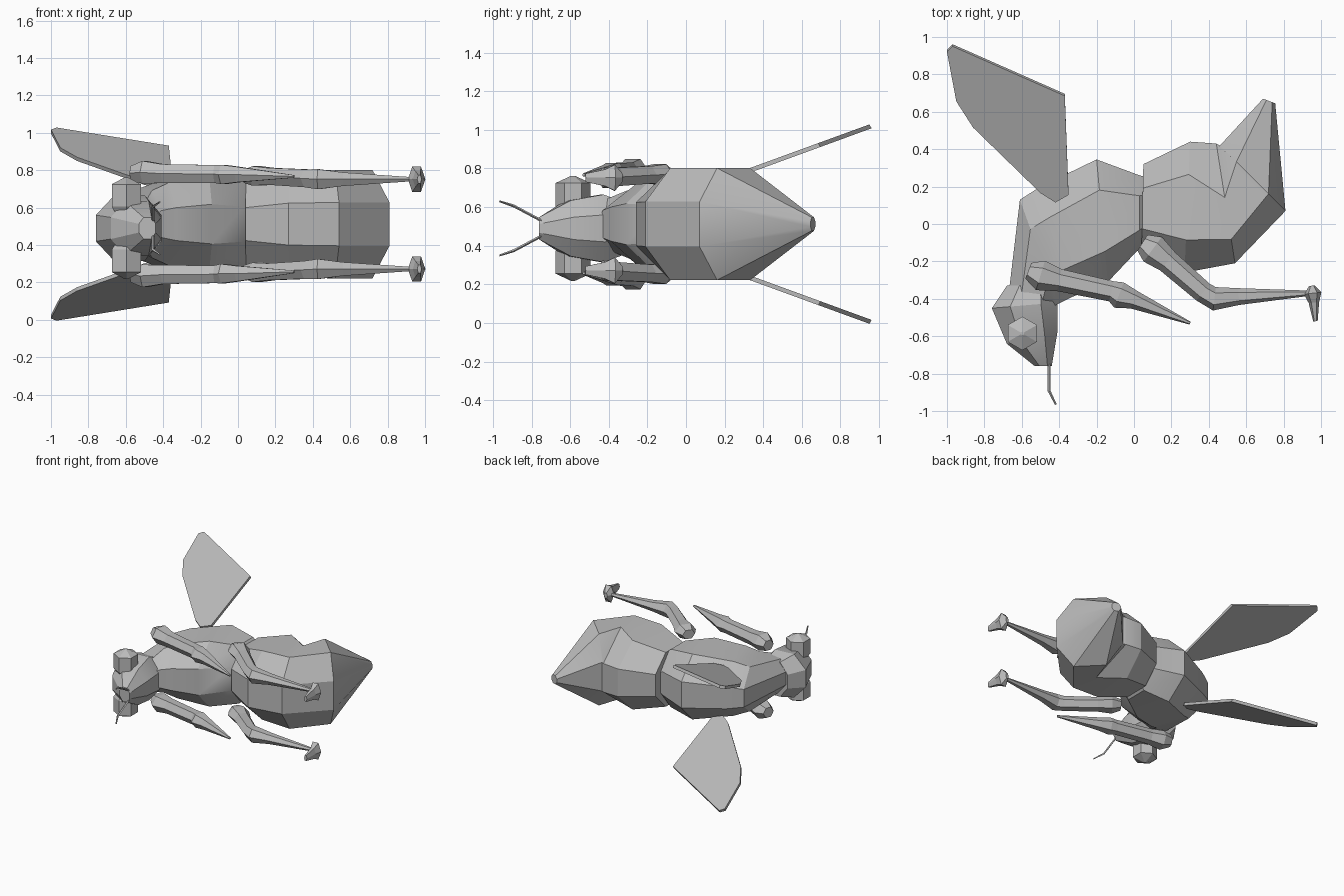
import bpy, bmesh, math
from mathutils import Vector

if "Cube" in bpy.data.objects:
    bpy.data.objects.remove(bpy.data.objects["Cube"], do_unlink=True)

# Heights of the symmetry plane: the insect lies on its side, head drooping a little
MID = 0.512
HEAD_MID = 0.49

grey = bpy.data.materials.new("plain grey")
grey.use_nodes = True
grey.diffuse_color = (0.5, 0.5, 0.5, 1)
bsdf = grey.node_tree.nodes["Principled BSDF"]
bsdf.inputs["Base Color"].default_value = (0.5, 0.5, 0.5, 1)
bsdf.inputs["Roughness"].default_value = 0.8


def loft(name, rings, paired=False, mid=MID):
    """Skin a list of equal-length rings, cap both ends, optionally mirror in z."""
    bm = bmesh.new()
    loops = [[bm.verts.new(p) for p in r] for r in rings]
    n = len(loops[0])
    for a, b in zip(loops, loops[1:]):
        for i in range(n):
            j = (i + 1) % n
            bm.faces.new((a[i], a[j], b[j], b[i]))
    bm.faces.new(loops[0])
    bm.faces.new(loops[-1])
    bmesh.ops.recalc_face_normals(bm, faces=bm.faces)
    mesh = bpy.data.meshes.new(name)
    bm.to_mesh(mesh)
    bm.free()
    mesh.materials.append(grey)
    ob = bpy.data.objects.new(name, mesh)
    ob.location.z = mid
    bpy.context.collection.objects.link(ob)
    if paired:
        m = ob.modifiers.new("mirror", 'MIRROR')
        m.use_axis = (False, False, True)
        m.use_mirror_merge = False
    return ob


def body_ring(back, belly, hw, t1=0.28, t2=0.75):
    """Eight-sided body section from the back edge to the belly edge."""
    a, b = Vector(back), Vector(belly)
    side = [(0, 0.4), (t1, 1), (t2, 1), (1, 0.4)]
    pts = [(*a.lerp(b, t), w * hw) for t, w in side]
    return pts + [(x, y, -z) for x, y, z in reversed(pts)]


def limb(name, path, sides=6, mid=MID):
    """Tapered limb; path items are (x, y, z, radius in plan, radius in z)."""
    rings = []
    for i, (x, y, z, r, rz) in enumerate(path):
        p, q = path[max(i - 1, 0)], path[min(i + 1, len(path) - 1)]
        d = Vector((q[0] - p[0], q[1] - p[1])).normalized()
        ring = []
        for k in range(sides):
            a = 2 * math.pi * k / sides
            ring.append((x - d.y * r * math.cos(a), y + d.x * r * math.cos(a),
                         z + rz * math.sin(a)))
        rings.append(ring)
    return loft(name, rings, True, mid)


# Curved abdomen ending in a pointed tip
abdomen = loft("abdomen", [
    body_ring((0.05, 0.32), (0.04, -0.14), 0.22),
    body_ring((0.30, 0.44), (0.27, -0.26), 0.28, 0.25),
    body_ring((0.44, 0.43), (0.54, -0.21), 0.29, 0.45, 0.8),
    body_ring((0.46, 0.42), (0.81, 0.07), 0.29, 0.25, 0.74),
    body_ring((0.69, 0.67), (0.755, 0.645), 0.035),
])

# Thorax narrowing towards the neck
thorax = loft("thorax", [
    body_ring((0.07, 0.25), (0.08, -0.08), 0.19),
    body_ring((0.03, 0.26), (0.03, -0.13), 0.235),
    body_ring((-0.20, 0.345), (-0.14, -0.31), 0.265, 0.25),
    body_ring((-0.50, 0.20), (-0.33, -0.39), 0.22),
    body_ring((-0.61, 0.13), (-0.41, -0.43), 0.18),
    body_ring((-0.665, -0.33), (-0.43, -0.44), 0.13),
])

# Head tapering to a blunt snout
head = loft("head", [
    body_ring((-0.68, -0.33), (-0.44, -0.33), 0.14),
    body_ring((-0.76, -0.45), (-0.41, -0.42), 0.175),
    body_ring((-0.68, -0.64), (-0.41, -0.58), 0.145),
    body_ring((-0.53, -0.76), (-0.44, -0.76), 0.058),
], mid=HEAD_MID)


# Hexagonal eye knobs with low pointed ends
def hexagon(r, z):
    return [(-0.597 + r * math.sin(k * math.pi / 3), -0.585 + r * math.cos(k * math.pi / 3), z)
            for k in range(6)]


loft("eyes", [hexagon(0.06, 0.07), hexagon(0.09, 0.115), hexagon(0.09, 0.235),
              hexagon(0.01, 0.272)], True, HEAD_MID)

# Antennae
limb("antennae", [(-0.455, -0.74, 0.035, 0.008, 0.008), (-0.455, -0.89, 0.115, 0.008, 0.008),
                  (-0.418, -0.965, 0.14, 0.005, 0.005)], 4, HEAD_MID)

# Front legs: flared hip, straight upper part, knee and pointed end
limb("front_legs", [(-0.565, -0.25, 0.272, 0.045, 0.045), (-0.50, -0.275, 0.277, 0.082, 0.07),
                    (-0.40, -0.30, 0.27, 0.06, 0.058), (-0.12, -0.36, 0.268, 0.055, 0.055),
                    (-0.08, -0.38, 0.265, 0.072, 0.06), (0.0, -0.405, 0.265, 0.05, 0.048),
                    (0.30, -0.53, 0.255, 0.008, 0.008)])

# Hind legs
limb("hind_legs", [(0.045, -0.10, 0.255, 0.05, 0.04), (0.10, -0.135, 0.258, 0.082, 0.06),
                   (0.18, -0.20, 0.255, 0.063, 0.052), (0.37, -0.365, 0.245, 0.057, 0.055),
                   (0.43, -0.40, 0.24, 0.063, 0.062), (0.56, -0.388, 0.24, 0.045, 0.042),
                   (0.94, -0.37, 0.24, 0.014, 0.012)])
limb("hind_feet", [(0.952, -0.33, 0.24, 0.015, 0.025), (0.955, -0.37, 0.24, 0.047, 0.078),
                   (0.962, -0.42, 0.24, 0.028, 0.05), (0.97, -0.52, 0.24, 0.012, 0.025)])

# Flat wings sloping outwards from the back
outline = [(-0.35, 0.16), (-0.37, 0.69), (-0.97, 0.955), (-1.0, 0.925),
           (-0.95, 0.66), (-0.86, 0.52), (-0.50, 0.17), (-0.42, 0.12)]
loft("wings", [[(x, y + dy, 0.216 + 0.365 * (y - 0.16) + dz) for x, y in outline]
               for dy, dz in ((0.006, -0.01), (-0.005, 0.01))], True)

# Soften the shallow creases of the body only
bpy.ops.object.select_all(action='DESELECT')
for ob in (abdomen, thorax, head):
    ob.select_set(True)
bpy.context.view_layer.objects.active = abdomen
bpy.ops.object.shade_smooth_by_angle(angle=math.radians(25))
